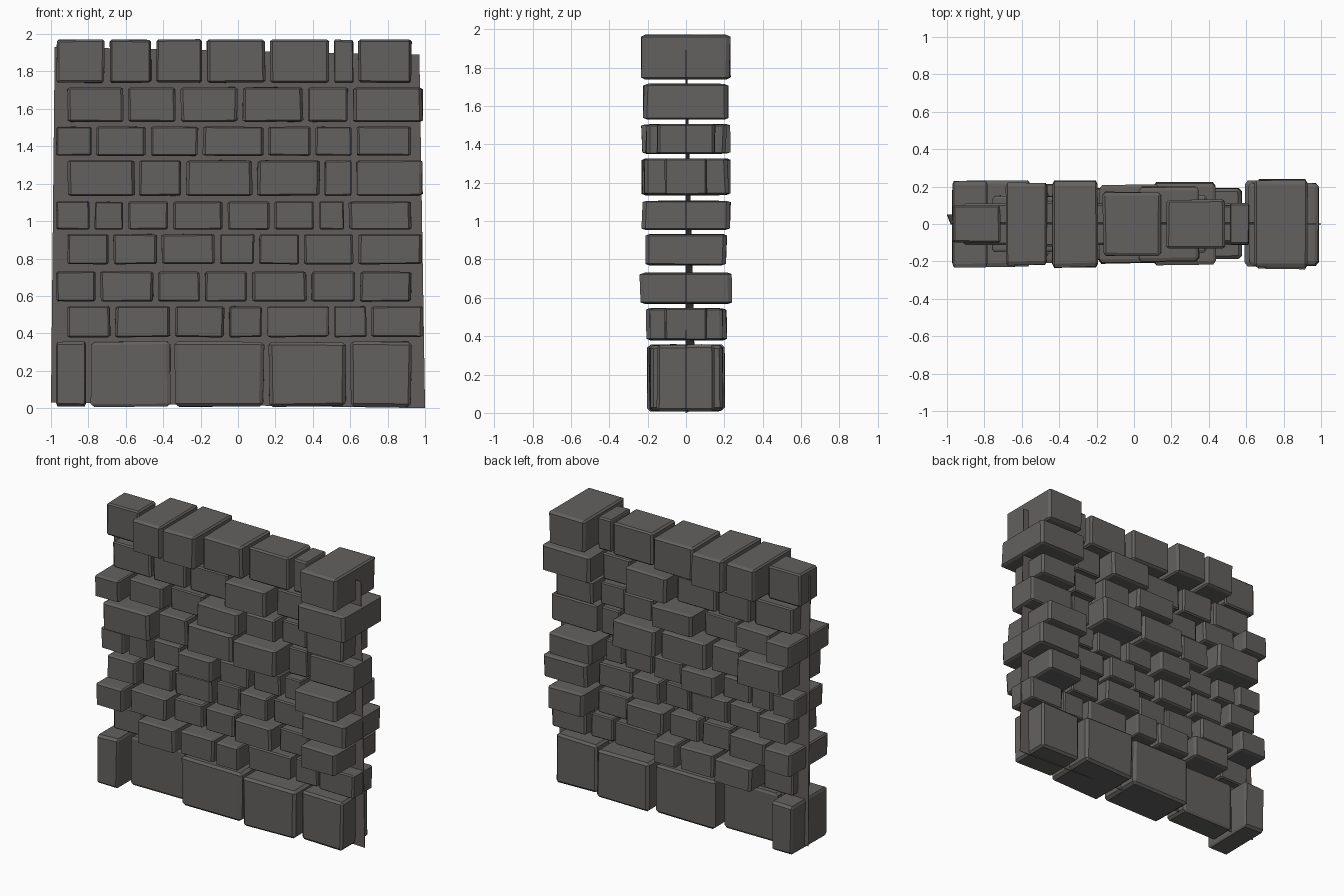
import bpy, bmesh, random
from mathutils import Vector

random.seed(4)
cube = bpy.data.objects.get("Cube")
if cube:
    bpy.data.objects.remove(cube, do_unlink=True)


def make_material(name, colour):
    material = bpy.data.materials.new(name)
    material.use_nodes = True
    material.diffuse_color = colour
    shader = material.node_tree.nodes["Principled BSDF"]
    shader.inputs["Base Color"].default_value = colour
    return material


def make_object(name, bm, material):
    bmesh.ops.recalc_face_normals(bm, faces=bm.faces)
    mesh = bpy.data.meshes.new(name)
    bm.to_mesh(mesh)
    bm.free()
    mesh.materials.append(material)
    obj = bpy.data.objects.new(name, mesh)
    bpy.context.collection.objects.link(obj)
    return obj


def add_stone(bm, left, right, half_depth, bottom, top):
    """A block with slightly uneven corners and edges worn in proportion to its size."""
    size = Vector((right - left, half_depth * 2, top - bottom))
    centre = Vector(((left + right) / 2, 0, (bottom + top) / 2))
    corners = bmesh.ops.create_cube(bm, size=1)["verts"]
    for vert in corners:
        vert.co += Vector([random.uniform(-1, 1) for axis in "xyz"]) * 0.012
    edges = list({edge for vert in corners for edge in vert.link_edges})
    worn = bmesh.ops.bevel(bm, geom=edges, offset=0.045, segments=1,
                           affect="EDGES", profile=0.5)
    block = {vert for face in worn["faces"] for vert in face.verts}
    for vert in block:
        vert.co = centre + vert.co * size


stone = make_material("dark grey stone", (0.125, 0.12, 0.115, 1))
mortar = make_material("dark brown grey mortar", (0.125, 0.112, 0.107, 1))

# Courses from the ground up, in hundredths:
# bottom, top, joints between stones, half depth of each stone
courses = [
    (1, 35.5, (-80, -35, 15, 59), (20, 9, 16, 19, 15)),
    (38, 54.5, (-67, -35, -6, 14, 50, 70), (10, 21, 18, 19, 11, 9, 11)),
    (57, 73, (-75, -44, -19, 6, 38, 64), (22, 17, 11, 12, 16, 10, 24)),
    (77, 93, (-68, -42, -11, 10, 34, 63), (18, 13, 13, 11, 15, 11, 21)),
    (95.5, 110.5, (-78, -60, -36, -7, 18, 42, 58), (16, 14, 12, 19, 13, 11, 10, 23)),
    (113.5, 132.5, (-54, -29, 9, 45, 62), (23, 15, 19, 22, 9, 11)),
    (135, 150.5, (-77, -48, -20, 15, 40, 62), (23, 15, 10, 21, 15, 10, 15)),
    (153, 171.5, (-60, -32, 1, 36, 60), (11, 12, 11, 20, 10, 22)),
    (174, 197, (-70, -45, -18, 16, 50, 63), (10, 22, 23, 17, 13, 11, 23)),
]

# Staggered stone courses
gap = 0.014
for index, (bottom, top, joints, depths) in enumerate(courses):
    shift = 0.06 * (index % 2)
    ends = [shift - 0.985] + [j / 100 for j in joints] + [shift + 0.94]
    bm = bmesh.new()
    for left, right, depth in zip(ends, ends[1:], depths):
        add_stone(bm, left + gap, right - gap, depth / 100, bottom / 100, top / 100)
    make_object(f"stone_course_{index + 1}", bm, stone)

# Thin, slightly twisted mortar sheet through the middle of the wall
bm = bmesh.new()
corners = [(-1, 0.05, 0.03), (1, 0, 0), (0.97, 0, 1.89), (-0.98, 0, 1.93)]
bm.faces.new([bm.verts.new(c) for c in corners])
sheet = make_object("mortar_sheet", bm, mortar)
solid = sheet.modifiers.new("thickness", "SOLIDIFY")
solid.thickness = 0.004
solid.offset = 0
